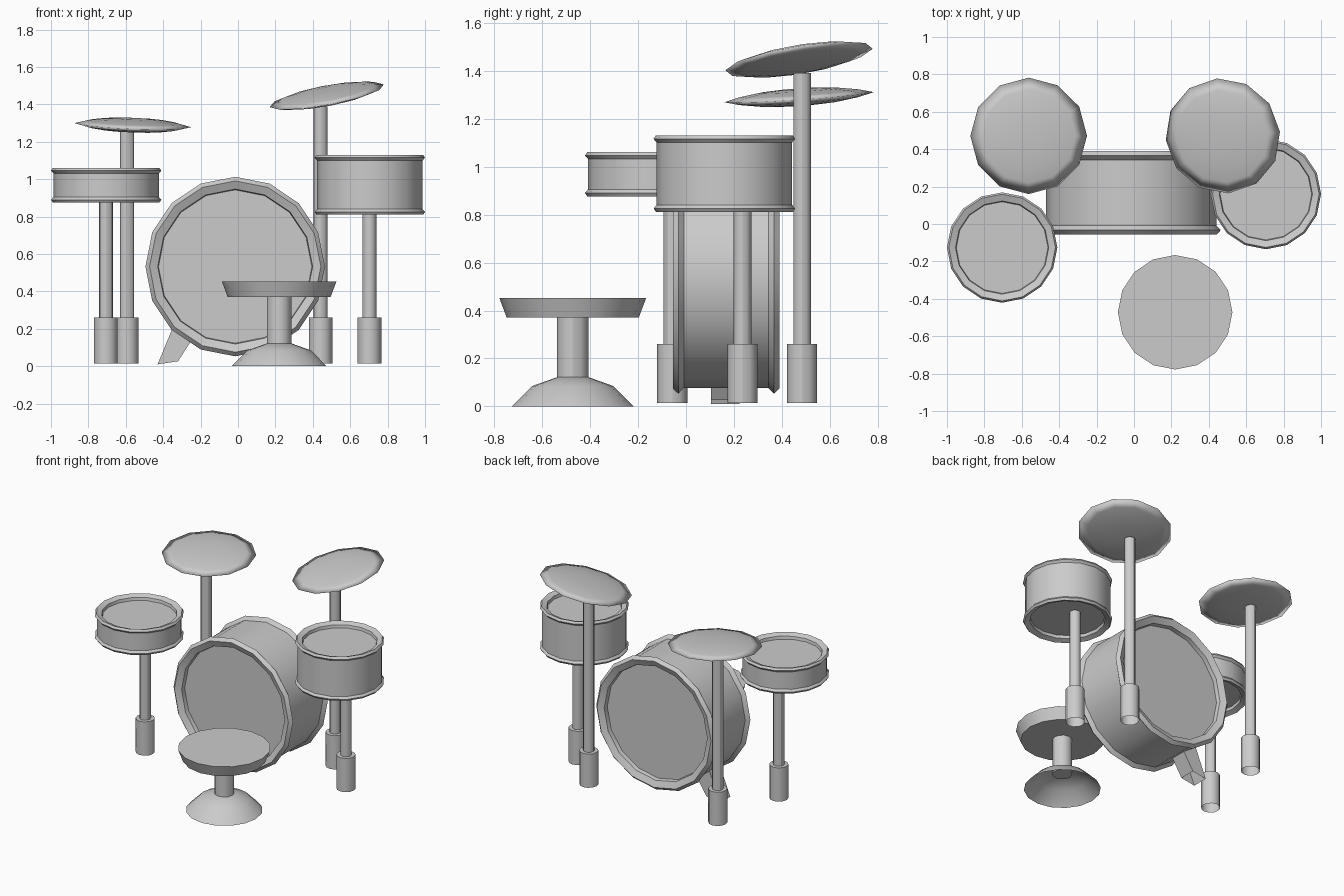
import bpy, bmesh, math
from mathutils import Vector, Quaternion

if "Cube" in bpy.data.objects:
    bpy.data.objects.remove(bpy.data.objects["Cube"])


def make_object(name, bm, loc=(0, 0, 0), rot=None, smooth=30):
    bmesh.ops.recalc_face_normals(bm, faces=bm.faces)
    me = bpy.data.meshes.new(name)
    bm.to_mesh(me)
    bm.free()
    ob = bpy.data.objects.new(name, me)
    bpy.context.collection.objects.link(ob)
    ob.location = loc
    if rot is not None:
        ob.rotation_mode = 'QUATERNION'
        ob.rotation_quaternion = rot
    for p in me.polygons:
        p.use_smooth = True
    me.set_sharp_from_angle(angle=math.radians(smooth))
    return ob


def lathe(name, profile, loc, sides=16, rot=None, smooth=30, cap_start=True):
    """Revolve (radius, z) points around z; the ends are closed with flat faces."""
    bm = bmesh.new()
    rings = []
    for r, z in profile:
        rings.append([bm.verts.new((r * math.cos(2 * math.pi * i / sides),
                                    r * math.sin(2 * math.pi * i / sides), z))
                      for i in range(sides)])
    for a, b in zip(rings, rings[1:]):
        for i in range(sides):
            j = (i + 1) % sides
            bm.faces.new((a[i], a[j], b[j], b[i]))
    if cap_start:
        bm.faces.new(rings[0][::-1])
    bm.faces.new(rings[-1])
    return make_object(name, bm, loc, rot, smooth)


def drum(name, loc, half, shell, rim, head, hoop, recess, rot=None):
    """Shell with a bulging hoop and a recessed head at each end."""
    top = [(shell, half - hoop), (rim, half - hoop * 0.5), (shell + 0.003, half),
           (head + 0.004, half - recess * 0.4), (head, half - recess)]
    bottom = [(r, -z) for r, z in reversed(top)]
    return lathe(name, bottom + top, loc, 16, rot)


# Drums
drum("bass_drum", (-0.015, 0.167, 0.533), 0.222, 0.455, 0.48, 0.41, 0.046, 0.05,
     Quaternion((1, 0, 0), math.radians(90)))
drum("snare_drum", (-0.705, -0.126, 0.968), 0.093, 0.282, 0.295, 0.245, 0.03, 0.035)
drum("tom_drum", (0.705, 0.16, 0.97), 0.16, 0.282, 0.295, 0.245, 0.03, 0.035)

# Stands: thick open-ended foot sleeve with a thin pole
for name, x, y, top in (("snare_stand", -0.706, -0.057, 0.91),
                        ("tom_stand", 0.703, 0.235, 0.845),
                        ("left_cymbal_stand", -0.594, 0.484, 1.27),
                        ("right_cymbal_stand", 0.442, 0.484, 1.39)):
    lathe(name, [(0.063, 0.015), (0.063, 0.26), (0.037, 0.26), (0.037, top)],
          (x, y, 0), 12, cap_start=False)

# Cymbals: tilted lens shapes, shaded smoothly over the rim
upper = [(0.312, 0), (0.25, 0.016), (0.17, 0.028), (0.08, 0.034)]
lens = [(r, -z) for r, z in reversed(upper[1:])] + upper
for name, loc, sx, sy, spin in (
        ("left_cymbal", (-0.563, 0.471, 1.289), -0.036, 0.068, 0),
        ("right_cymbal", (0.475, 0.471, 1.446), 0.187, 0.164, 5)):
    tilt = Vector((0, 0, 1)).rotation_difference(Vector((-sx, -sy, 1)))
    lathe(name, lens, loc, 12, tilt @ Quaternion((0, 0, 1), math.radians(spin)), 180)

# Stool: seat, post and hollow flared base
sx, sy = 0.22, -0.472
lathe("seat", [(0.275, 0.37), (0.306, 0.452)], (sx, sy, 0))
lathe("seat_post", [(0.066, 0.11), (0.066, 0.375)], (sx, sy, 0), 12)
lathe("seat_base", [(0.254, 0), (0.17, 0.085), (0.066, 0.122)], (sx, sy, 0),
      cap_start=False)

# Angled spur bracing the bass drum, open at its foot
bm = bmesh.new()
face = bm.faces.new([bm.verts.new((x, 0.105, z)) for x, z in
                     ((-0.43, 0.01), (-0.32, 0.027), (-0.225, 0.175), (-0.335, 0.24))])
ext = bmesh.ops.extrude_face_region(bm, geom=[face])
bmesh.ops.translate(bm, vec=(0, 0.117, 0),
                    verts=[v for v in ext["geom"] if isinstance(v, bmesh.types.BMVert)])
bmesh.ops.recalc_face_normals(bm, faces=bm.faces)
foot = min(bm.faces, key=lambda f: f.calc_center_median().z)
bmesh.ops.delete(bm, geom=[foot], context='FACES_ONLY')
make_object("bass_drum_spur", bm)
